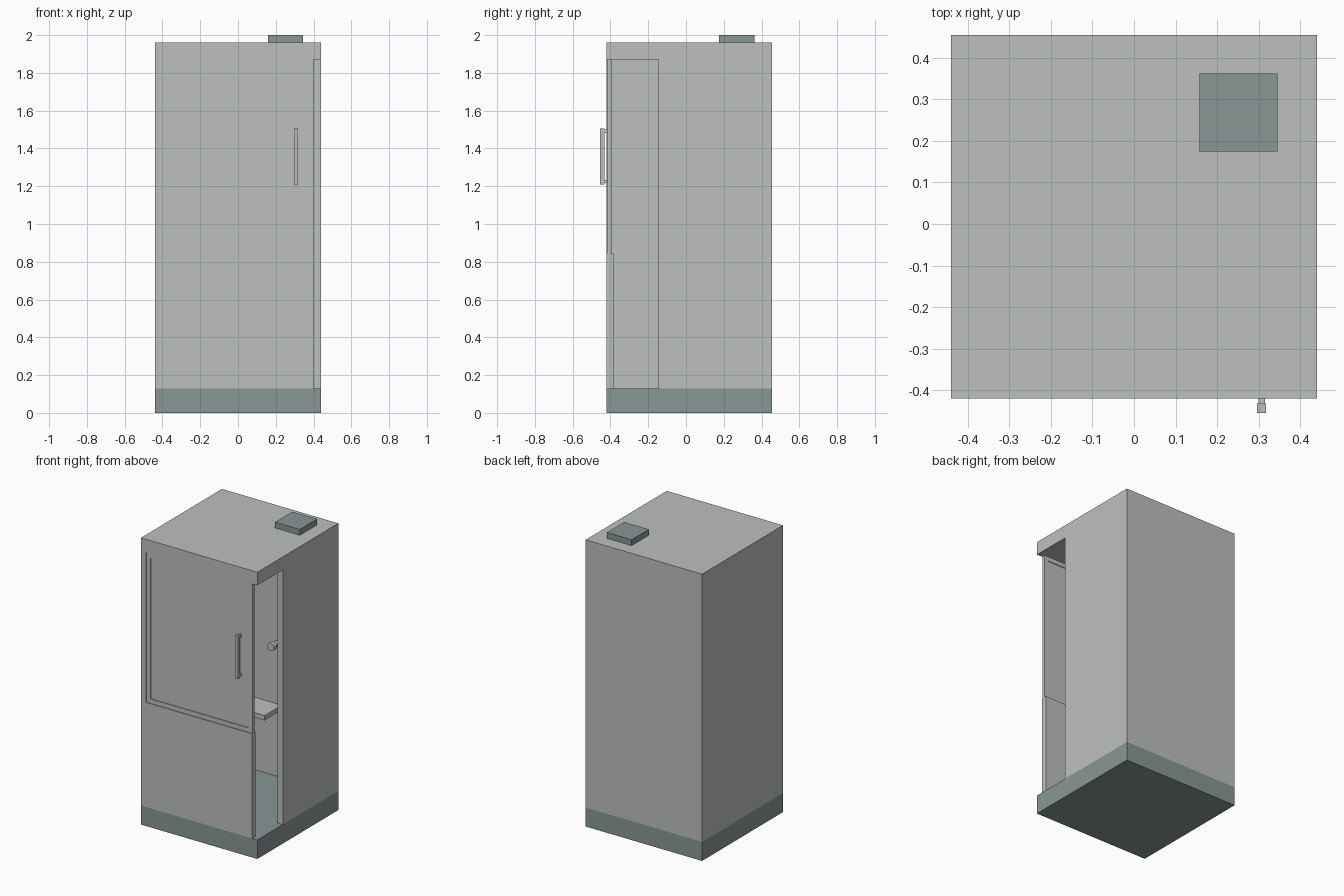
import bpy, bmesh, math
from mathutils import Matrix, Vector

if "Cube" in bpy.data.objects:
    bpy.data.objects.remove(bpy.data.objects["Cube"])


def material(name, rgb):
    m = bpy.data.materials.new(name)
    m.diffuse_color = (*rgb, 1)
    m.use_nodes = True
    m.node_tree.nodes["Principled BSDF"].inputs["Base Color"].default_value = m.diffuse_color
    return m


GREY = material("light_grey", (0.503, 0.527, 0.503))
TEAL = material("grey_teal", (0.242, 0.309, 0.301))


def finish(name, bm, mat):
    me = bpy.data.meshes.new(name)
    bm.to_mesh(me)
    bm.free()
    me.materials.append(mat)
    ob = bpy.data.objects.new(name, me)
    bpy.context.collection.objects.link(ob)
    return ob


def box(name, x, y, z, mat=GREY):
    """Box from (min, max) ranges on each axis."""
    bm = bmesh.new()
    size = Vector((x[1] - x[0], y[1] - y[0], z[1] - z[0]))
    mid = Vector((sum(x), sum(y), sum(z))) / 2
    bmesh.ops.create_cube(bm, size=1, matrix=Matrix.Translation(mid) @ Matrix.Diagonal((*size, 1)))
    return finish(name, bm, mat)


def rod_y(name, x, z, y0, y1, r):
    """Cylinder lying along y."""
    bm = bmesh.new()
    bmesh.ops.create_cone(bm, cap_ends=True, segments=24, radius1=r, radius2=r, depth=y1 - y0,
                          matrix=Matrix.Translation((x, (y0 + y1) / 2, z)) @ Matrix.Rotation(math.pi / 2, 4, 'X'))
    ob = finish(name, bm, GREY)
    bpy.context.view_layer.objects.active = ob
    ob.select_set(True)
    bpy.ops.object.shade_smooth_by_angle(angle=math.radians(35))
    ob.select_set(False)


W, F, B, T = 0.44, -0.42, 0.455, 0.04      # half width, front, back, wall thickness
FLOOR, SILL, HEAD, TOP = 0.13, 0.845, 1.87, 1.96
IN = W - T

# Base, roof and roof vent
box("base", (-W, W), (F, B), (0, FLOOR), TEAL)
box("roof", (-W, W), (F, B), (HEAD, TOP))
box("roof_vent", (0.158, 0.345), (0.175, 0.362), (TOP, 2.0), TEAL)

# Walls; the right wall leaves the front corner open
box("left_wall", (-W, -IN), (F + T, B), (FLOOR, HEAD))
box("back_wall", (-IN, IN), (B - T, B), (FLOOR, HEAD))
box("right_wall", (IN, W), (-0.145, B), (FLOOR, HEAD))
box("front_lower_wall", (-W, IN), (F, F + T), (FLOOR, SILL))
box("front_left_post", (-W, -IN), (F, F + T), (SILL, HEAD))

# Upper front panel: thin frame around a recessed sheet
fy, fw = (-0.415, -0.395), 0.03
for side, x in (("left", (-IN, -IN + fw)), ("right", (IN - fw, IN))):
    box(f"panel_frame_{side}", x, fy, (SILL, HEAD))
for side, z in (("bottom", (SILL, SILL + fw)), ("top", (HEAD - fw, HEAD))):
    box(f"panel_frame_{side}", (-IN + fw, IN - fw), fy, z)
box("panel_sheet", (-IN + fw, IN - fw), (-0.41, -0.40), (SILL + fw, HEAD - fw))

# Pull handle
box("handle_bar", (0.296, 0.318), (-0.455, -0.432), (1.21, 1.505))
for side, z in (("lower", 1.225), ("upper", 1.49)):
    box(f"handle_{side}_post", (0.299, 0.315), (-0.432, -0.41), (z - 0.009, z + 0.009))

# Interior seat and wall knob
box("seat", (-IN, 0.04), (0.23, B - T), (0.592, 0.625))
rod_y("knob_stem", 0.005, 1.04, 0.37, B - T, 0.018)
rod_y("knob_head", 0.005, 1.04, 0.345, 0.375, 0.027)
